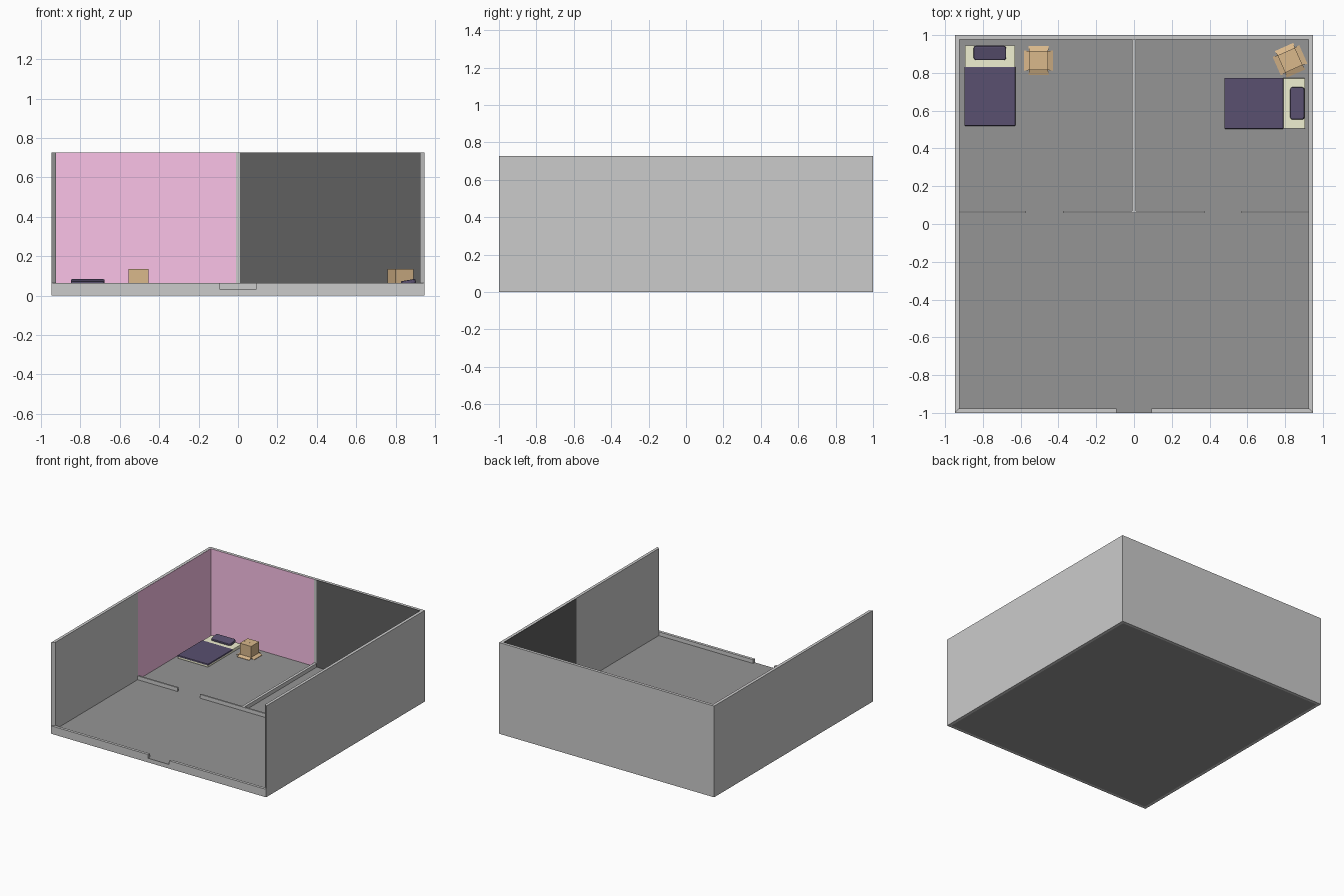
import bpy, bmesh, math
from mathutils import Matrix, Vector

if "Cube" in bpy.data.objects:
    bpy.data.objects.remove(bpy.data.objects["Cube"])

FLOOR, LOW, TOP = 0.033, 0.063, 0.727


def mat(name, r, g, b):
    m = bpy.data.materials.new(name)
    m.diffuse_color = (r, g, b, 1)
    m.use_nodes = True
    m.node_tree.nodes["Principled BSDF"].inputs["Base Color"].default_value = m.diffuse_color
    return m


PINK = mat("pink_paint", 0.96, 0.54, 0.80)
DARK = mat("dark_paint", 0.115, 0.115, 0.115)
STONE = mat("floor_grey", 0.30, 0.30, 0.30)
PURPLE = mat("purple_cloth", 0.10, 0.08, 0.16)
CREAM = mat("cream_cloth", 0.87, 0.87, 0.64)
CARD = mat("cardboard", 0.70, 0.48, 0.26)


def finish(name, bm, material=None, matrix=None):
    bmesh.ops.recalc_face_normals(bm, faces=bm.faces)
    me = bpy.data.meshes.new(name)
    bm.to_mesh(me)
    bm.free()
    ob = bpy.data.objects.new(name, me)
    bpy.context.collection.objects.link(ob)
    if material:
        me.materials.append(material)
    if matrix:
        ob.matrix_world = matrix
    return ob


def prism(name, pts, z0, z1, material=None, matrix=None):
    bm = bmesh.new()
    face = bm.faces.new([bm.verts.new((x, y, z0)) for x, y in pts])
    ext = bmesh.ops.extrude_face_region(bm, geom=[face])
    verts = [v for v in ext["geom"] if isinstance(v, bmesh.types.BMVert)]
    bmesh.ops.translate(bm, verts=verts, vec=(0, 0, z1 - z0))
    return finish(name, bm, material, matrix)


def box(name, x0, x1, y0, y1, z0, z1, material=None, matrix=None, bevel=0):
    ob = prism(name, [(x0, y0), (x1, y0), (x1, y1), (x0, y1)], z0, z1, material, matrix)
    if bevel:
        b = ob.modifiers.new("bevel", 'BEVEL')
        b.width, b.segments = bevel, 2
    return ob


# Outer shell: tall U of walls with mitred front ends
ox, ix, iy = 0.948, 0.925, 0.978
prism("outer_walls", [(-ox, -1), (-ox, 1), (ox, 1), (ox, -1),
                      (ix, -iy), (ix, iy), (-ix, iy), (-ix, -iy)], 0, TOP)
box("floor", -ix, ix, -iy, iy, 0, FLOOR, STONE)

# Low front wall with a doorway notch
prism("front_wall_left", [(-ox, -1), (-0.093, -1), (-0.093, -iy), (-ix, -iy)], 0, LOW)
prism("front_wall_right", [(ox, -1), (0.093, -1), (0.093, -iy), (ix, -iy)], 0, LOW)
box("front_threshold", -0.093, 0.093, -1, -iy, 0, FLOOR - 0.002)
box("front_threshold_floor", -0.093, 0.093, -1, -iy, FLOOR - 0.002, FLOOR, STONE)

# Low inner walls
for i, (x0, x1) in enumerate([(-ix, -0.573), (-0.375, 0.373), (0.570, ix)]):
    box(f"cross_wall_{i + 1}", x0, x1, 0.057, 0.070, FLOOR, LOW)
box("room_divider", -0.011, 0.011, 0.070, iy, FLOOR, LOW)
box("divider_strip", -0.011, 0.011, iy - 0.004, iy, LOW, TOP)

# Painted wall panels in the two bedrooms
for side, paint, label in ((-1, PINK, "left"), (1, DARK, "right")):
    a, b = sorted((side * 0.011, side * ix))
    box(f"{label}_back_paint", a, b, iy - 0.002, iy, FLOOR, TOP - 0.0005, paint)
    a, b = sorted((side * (ix - 0.002), side * ix))
    box(f"{label}_side_paint", a, b, 0.060, iy, FLOOR, TOP - 0.0005, paint)


# Bed: mattress, blanket and a tilted pillow, head toward local +y
def bed(label, x, y, angle):
    m = Matrix.Translation((x, y, 0)) @ Matrix.Rotation(angle, 4, 'Z')
    box(f"{label}_mattress", -0.133, 0.133, -0.211, 0.213, FLOOR, 0.057, CREAM, m, 0.003)
    box(f"{label}_blanket", -0.135, 0.135, -0.213, 0.099, 0.047, 0.060, PURPLE, m, 0.003)
    tilt = m @ Matrix.Translation((0, 0.173, 0.068)) @ Matrix.Rotation(math.radians(10), 4, 'X')
    pts = []
    for cx, cy, a0 in ((1, 1, 0), (-1, 1, 90), (-1, -1, 180), (1, -1, 270)):
        for k in range(4):
            a = math.radians(a0 + 30 * k)
            pts.append((cx * 0.072 + 0.014 * math.cos(a), cy * 0.024 + 0.014 * math.sin(a)))
    p = prism(f"{label}_pillow", pts, -0.011, 0.011, PURPLE, tilt)
    b = p.modifiers.new("bevel", 'BEVEL')
    b.width, b.segments, b.limit_method = 0.006, 2, 'ANGLE'
    b.angle_limit = math.radians(50)


bed("left_bed", -0.763, 0.733, 0)
bed("right_bed", 0.692, 0.639, -math.pi / 2)


# Upturned cardboard box with flaps spread out on the floor
def carton(label, x, y, angle):
    m = Matrix.Translation((x, y, 0)) @ Matrix.Rotation(angle, 4, 'Z')
    h = 0.050
    box(f"{label}_box", -h, h, -h, h, FLOOR, 0.134, CARD, m)
    box(f"{label}_top_seam", -h + 0.002, h - 0.002, -0.004, 0.004, 0.134, 0.1345, CARD, m)
    for i in range(4):
        bm = bmesh.new()
        vs = []
        for dz in (0, 0.003):
            for px, py, pz in ((-h, -h, 0.043), (h, -h, 0.043),
                               (h + 0.004, -0.077, FLOOR), (-h - 0.004, -0.077, FLOOR)):
                vs.append(bm.verts.new(Vector((px, py, pz + dz))))
        bm.faces.new(vs[:4])
        bm.faces.new(vs[4:])
        for k in range(4):
            j = (k + 1) % 4
            bm.faces.new((vs[k], vs[j], vs[4 + j], vs[4 + k]))
        finish(f"{label}_flap_{i + 1}", bm, CARD, m @ Matrix.Rotation(i * math.pi / 2, 4, 'Z'))


carton("left_carton", -0.505, 0.865, 0)
carton("right_carton", 0.826, 0.867, math.radians(24))
